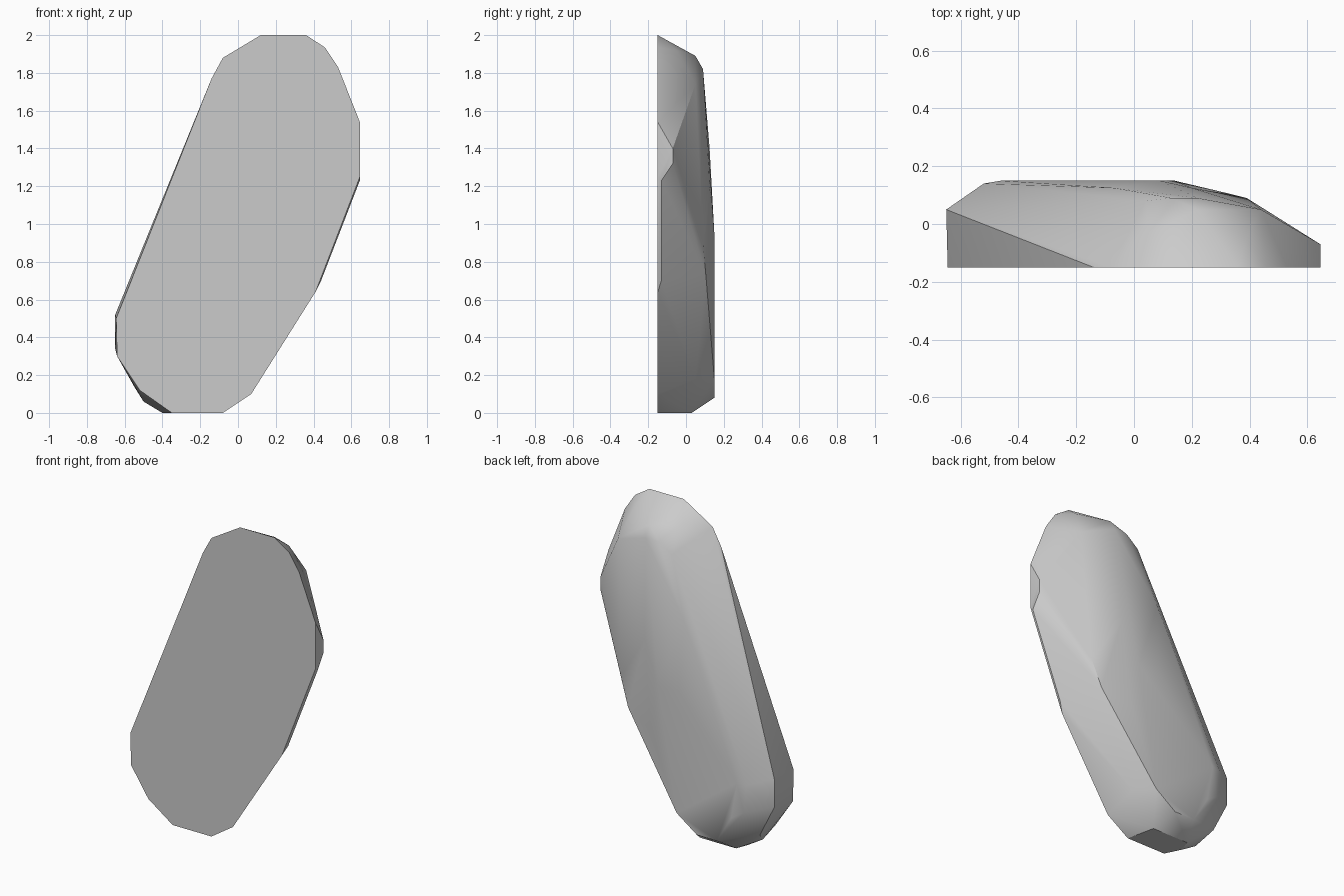
import bpy
import bmesh
import math

# Remove the default cube
default_cube = bpy.data.objects.get("Cube")
if default_cube:
    bpy.data.objects.remove(default_cube, do_unlink=True)


def make_material(name, colour):
    material = bpy.data.materials.new(name)
    material.use_nodes = True
    material.diffuse_color = colour
    material.node_tree.nodes["Principled BSDF"].inputs["Base Color"].default_value = colour
    return material


# Contours of the stone in hundredths of a unit: depth, then (across, up) corners
flat_front = [(12, 200), (36, 200), (46, 193.5), (53, 183), (64.5, 154), (64.5, 125),
              (41, 64), (7, 10), (-8, 0), (-35, 0), (-52, 12), (-64, 30),
              (-64.5, 50), (-14, 177), (-8, 188)]
contours = [
    (-15, flat_front),
    # right shoulder and right flank
    (-13, [(64.5, 123), (44, 70)]),
    (-7, [(64.5, 140), (64.5, 132)]),
    (-5, [(39, 192), (-50, 6), (-40, 0)]),
    # crown, left flank and underside
    (-3, [(5, 191)]),
    (3, [(-37, 0), (-12, 0)]),
    (5, [(44, 174), (22, 189), (-65, 52), (-65, 34), (-55, 14), (5, 18)]),
    (8, [(4, 176), (4, 22)]),
    (9, [(22, 182), (13, 182), (39, 90)]),
    # rounded back
    (10.5, [(33, 73)]),
    (12.5, [(20, 120), (-7, 140)]),
    (14, [(-52, 48), (-50, 30)]),
    (15, [(9, 95), (-6, 95), (-46, 48), (-42, 25), (-32, 8), (-18, 8), (-4, 18), (14, 65)]),
]

# Wrap the contours in one faceted skin
bm = bmesh.new()
for depth, corners in contours:
    for across, up in corners:
        bm.verts.new((across / 100, depth / 100, up / 100))
hull = bmesh.ops.convex_hull(bm, input=bm.verts)
inside = [item for item in hull["geom_interior"] if isinstance(item, bmesh.types.BMVert)]
bmesh.ops.delete(bm, geom=inside, context="VERTS")
bmesh.ops.dissolve_limit(bm, angle_limit=math.radians(1.5), verts=bm.verts, edges=bm.edges)
bmesh.ops.recalc_face_normals(bm, faces=bm.faces)

mesh = bpy.data.meshes.new("flat_stone")
bm.to_mesh(mesh)
bm.free()
mesh.materials.append(make_material("pale grey stone", (0.6, 0.6, 0.6, 1)))
stone = bpy.data.objects.new("flat_stone", mesh)
bpy.context.collection.objects.link(stone)

# Soften the shallow facets and keep the sharp ones
bpy.context.view_layer.objects.active = stone
stone.select_set(True)
bpy.ops.object.shade_smooth_by_angle(angle=math.radians(30))
